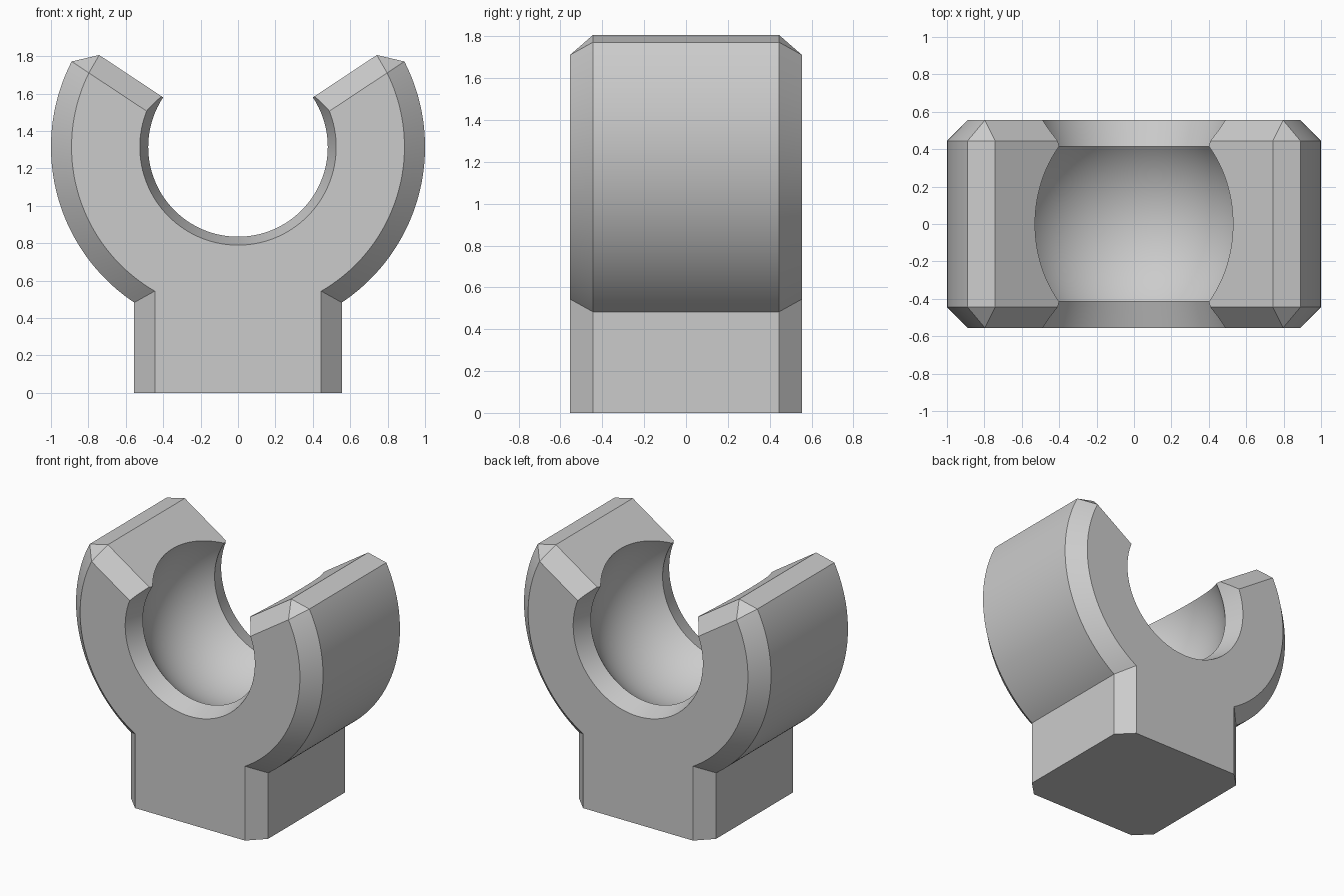
import bpy, bmesh
from math import sin, cos, radians, sqrt, atan2, asin, pi

cube = bpy.data.objects.get("Cube")
if cube:
    bpy.data.objects.remove(cube, do_unlink=True)

CENTRE = 1.315          # height of the clamp ring centre
HALF = 0.555            # half depth and half stem width
CHAMFER = 0.11
GAP = radians(33.5)     # slope of the jaw end faces
ARC_STEPS = 60

grey = bpy.data.materials.new("light grey")
grey.use_nodes = True
colour = (0.6, 0.6, 0.6, 1)
grey.diffuse_color = colour
grey.node_tree.nodes["Principled BSDF"].inputs["Base Color"].default_value = colour


def make_object(name, bm):
    bmesh.ops.remove_doubles(bm, verts=bm.verts, dist=1e-5)
    bmesh.ops.recalc_face_normals(bm, faces=bm.faces)
    mesh = bpy.data.meshes.new(name)
    bm.to_mesh(mesh)
    bm.free()
    mesh.materials.append(grey)
    obj = bpy.data.objects.new(name, mesh)
    bpy.context.collection.objects.link(obj)
    return obj


def bridge(bm, a, b):
    for i in range(len(a)):
        j = (i + 1) % len(a)
        bm.faces.new((a[i], a[j], b[j], b[i]))


def outline(radius, half_width, end_offset, cut_corner):
    """Closed clamp outline: notch, jaw corner, outer arc and stem."""
    def on_arc(offset):
        angle = GAP - asin(offset / radius)
        return angle, (radius * cos(angle), CENTRE + radius * sin(angle))
    start, corner = on_arc(CHAMFER)
    if cut_corner:
        r = radius - CHAMFER
        inner = (r * cos(GAP), CENTRE + r * sin(GAP))
    else:
        inner = corner
    end = -atan2(sqrt(radius ** 2 - half_width ** 2), half_width)
    side = [inner]
    for i in range(ARC_STEPS + 1):
        a = start + (end - start) * i / ARC_STEPS
        side.append((radius * cos(a), CENTRE + radius * sin(a)))
    side.append((half_width, 0))
    apex = (0, CENTRE - end_offset / cos(GAP))
    return [apex] + side + [(-x, z) for x, z in reversed(side)]


# Clamp body: full outline in the middle, chamfered outline at both faces
face = outline(1 - CHAMFER, HALF - CHAMFER, CHAMFER, False)
full = outline(1, HALF, 0, True)
bm = bmesh.new()
loops = [[bm.verts.new((x, y, z)) for x, z in pts]
         for pts, y in ((face, -HALF), (full, CHAMFER - HALF),
                        (full, HALF - CHAMFER), (face, HALF))]
for a, b in zip(loops, loops[1:]):
    bridge(bm, a, b)
for loop in (loops[0], loops[-1]):
    # The repeated jaw corner is skipped in the flat faces
    bm.faces.new([v for i, v in enumerate(loop) if i not in (1, len(loop) - 1)])
body = make_object("ball_clamp", bm)

# Ball socket cutter: sphere with flared mouths, turned about the depth axis
THROAT_Y, THROAT_R = 0.415, 0.48
ball = sqrt(THROAT_Y ** 2 + THROAT_R ** 2)
limit = atan2(THROAT_Y, THROAT_R)
flare = (0.525 - THROAT_R) / (HALF - THROAT_Y)
mouth = (0.7, THROAT_R + flare * (0.7 - THROAT_Y))
profile = [(-mouth[0], mouth[1])]
for i in range(33):
    a = limit * (i / 16 - 1)
    profile.append((ball * sin(a), ball * cos(a)))
profile.append(mouth)
SIDES = 128
bm = bmesh.new()
rings = [[bm.verts.new((r * cos(2 * pi * k / SIDES), y, CENTRE + r * sin(2 * pi * k / SIDES)))
          for k in range(SIDES)] for y, r in profile]
for a, b in zip(rings, rings[1:]):
    bridge(bm, a, b)
bm.faces.new(rings[0])
bm.faces.new(rings[-1])
cutter = make_object("socket_cutter", bm)
cutter.hide_render = True

# Cut the socket and drop the cutter
cut = body.modifiers.new("socket", 'BOOLEAN')
cut.operation = 'DIFFERENCE'
cut.solver = 'EXACT'
cut.object = cutter
bpy.context.view_layer.objects.active = body
body.select_set(True)
bpy.ops.object.modifier_apply(modifier=cut.name)
bpy.data.objects.remove(cutter, do_unlink=True)
bpy.ops.object.shade_smooth_by_angle(angle=radians(15))
